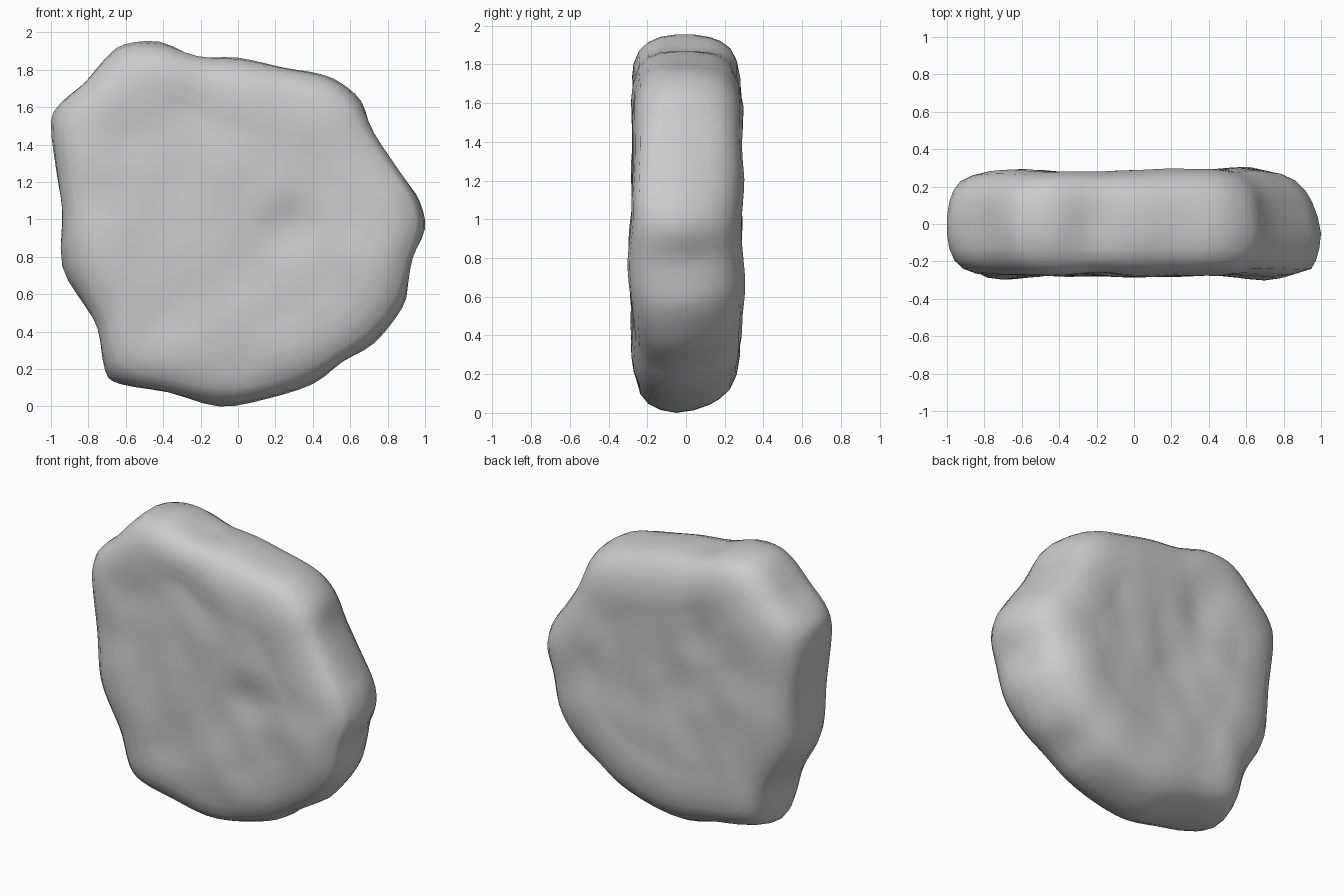
import bpy, bmesh, math
from mathutils import Vector, noise

if "Cube" in bpy.data.objects:
    bpy.data.objects.remove(bpy.data.objects["Cube"])

# Front outline of the slab (x, z), counter-clockwise from the bottom
OUTLINE = [(-.10, 0), (.15, .04), (.40, .12), (.56, .24), (.73, .34), (.88, .53),
           (.91, .66), (.93, .79), (1.0, .95), (.97, 1.10), (.89, 1.22), (.72, 1.47),
           (.66, 1.63), (.55, 1.73), (.43, 1.78), (.25, 1.81), (0, 1.865), (-.22, 1.87),
           (-.42, 1.95), (-.61, 1.935), (-.71, 1.86), (-.82, 1.73), (-.94, 1.63),
           (-1.0, 1.52), (-.97, 1.25), (-.94, 1.05), (-.94, .75), (-.82, .54),
           (-.75, .42), (-.71, .19), (-.63, .12), (-.37, .075)]
# Rounded edge section: (depth y, inset from outline)
SECTION = [(-.275, .34), (-.278, .24), (-.268, .16), (-.24, .085), (-.195, .035), (-.13, .008),
           (-.05, 0), (.04, 0), (.12, .01), (.18, .03), (.23, .07), (.262, .14),
           (.278, .24), (.278, .34)]
# Broad dents and swells on the faces: (x, z, radius, outward height)
FRONT = [(-.75, .75, .22, .025), (.70, .75, .22, .025), (-.2, 1.6, .16, -.02),
         (.25, .95, .15, -.025), (0, 1.25, .25, .01), (0, .42, .2, .015),
         (0, .22, .15, -.03), (-.6, 1.45, .2, -.015)]
BACK = [(.6, .6, .25, .03), (.6, 1.25, .25, .025), (-.6, 1.5, .2, .02), (-.1, .95, .2, -.02),
        (-.3, 1.4, .15, -.025), (.2, 1.5, .25, .015), (-.55, .9, .22, .01)]
CENTRE = Vector((0, 1.0))
STEPS = 3


def smooth_loop(points):
    """Catmull-Rom curve through a closed loop."""
    p = [Vector(q) for q in points]
    n, out = len(p), []
    for i in range(n):
        a, b, c, d = p[i - 1], p[i], p[(i + 1) % n], p[(i + 2) % n]
        for k in range(STEPS):
            t = k / STEPS
            out.append(.5 * (2 * b + (c - a) * t + (2 * a - 5 * b + 4 * c - d) * t * t
                             + (3 * b - a - 3 * c + d) * t ** 3))
    return out


def relax(points, times):
    """Soften a closed loop by averaging neighbours."""
    p, n = points, len(points)
    for _ in range(times):
        p = [(p[i - 1] + 2 * p[i] + p[(i + 1) % n]) / 4 for i in range(n)]
    return p


def weather(x, y, z):
    """Push the face in and out with dents and swells."""
    side = 1 if y > 0 else -1
    face = min(1, abs(y) / .27) ** 3
    h = sum(a * math.exp(-((x - u) ** 2 + (z - w) ** 2) / (r * r))
            for u, w, r, a in (BACK if side > 0 else FRONT))
    h += .012 * noise.noise(Vector((x * 4, side * 4.4, z * 4)))
    return Vector((x, y + side * h * face, z))


loop = smooth_loop(OUTLINE)
soft = [CENTRE + (p - CENTRE) * 1.012 for p in relax(loop, 10)]
bm = bmesh.new()


def add_ring(y, inset, shrink=1.0):
    # The sharp outline sits mid-depth; it softens a little towards both faces
    blend = min(.7, max(0, abs(y) - .05) / .22)
    ring = []
    for p, s in zip(loop, soft):
        d = p.lerp(s, blend) - CENTRE
        r = d.length
        u = d / r
        right = max(0, u.x)
        # The right and lower sides taper towards the back, the right tip leans forward
        taper = max(0, y + .05) * (.20 * right ** 2 + .15 * max(0, -u.y) ** 2)
        edge = inset * (1 - .5 * right ** 4) if -.25 < y < 0 else inset
        q = CENTRE + u * (r - edge - taper) * shrink
        ring.append(bm.verts.new(weather(q.x, y, q.y)))
    return ring


# Rings run from the front centre, around the edge, to the back centre
inner = [k / 14 for k in range(1, 14)]
rings = [add_ring(-.272, .34, s) for s in inner]
rings += [add_ring(y, i) for y, i in SECTION]
rings += [add_ring(.275, .34, s) for s in reversed(inner)]

n = len(loop)
for a, b in zip(rings, rings[1:]):
    for i in range(n):
        j = (i + 1) % n
        bm.faces.new((a[i], a[j], b[j], b[i]))
for ring, y in ((rings[0], -.272), (rings[-1], .275)):
    pole = bm.verts.new(weather(CENTRE.x, y, CENTRE.y))
    for i in range(n):
        bm.faces.new((ring[i], ring[(i + 1) % n], pole))

# Settle on the ground
low = min(v.co.z for v in bm.verts)
for v in bm.verts:
    v.co.z -= low
bmesh.ops.recalc_face_normals(bm, faces=bm.faces)

mesh = bpy.data.meshes.new("rock_slab")
bm.to_mesh(mesh)
bm.free()
for f in mesh.polygons:
    f.use_smooth = True
rock = bpy.data.objects.new("rock_slab", mesh)
bpy.context.collection.objects.link(rock)
